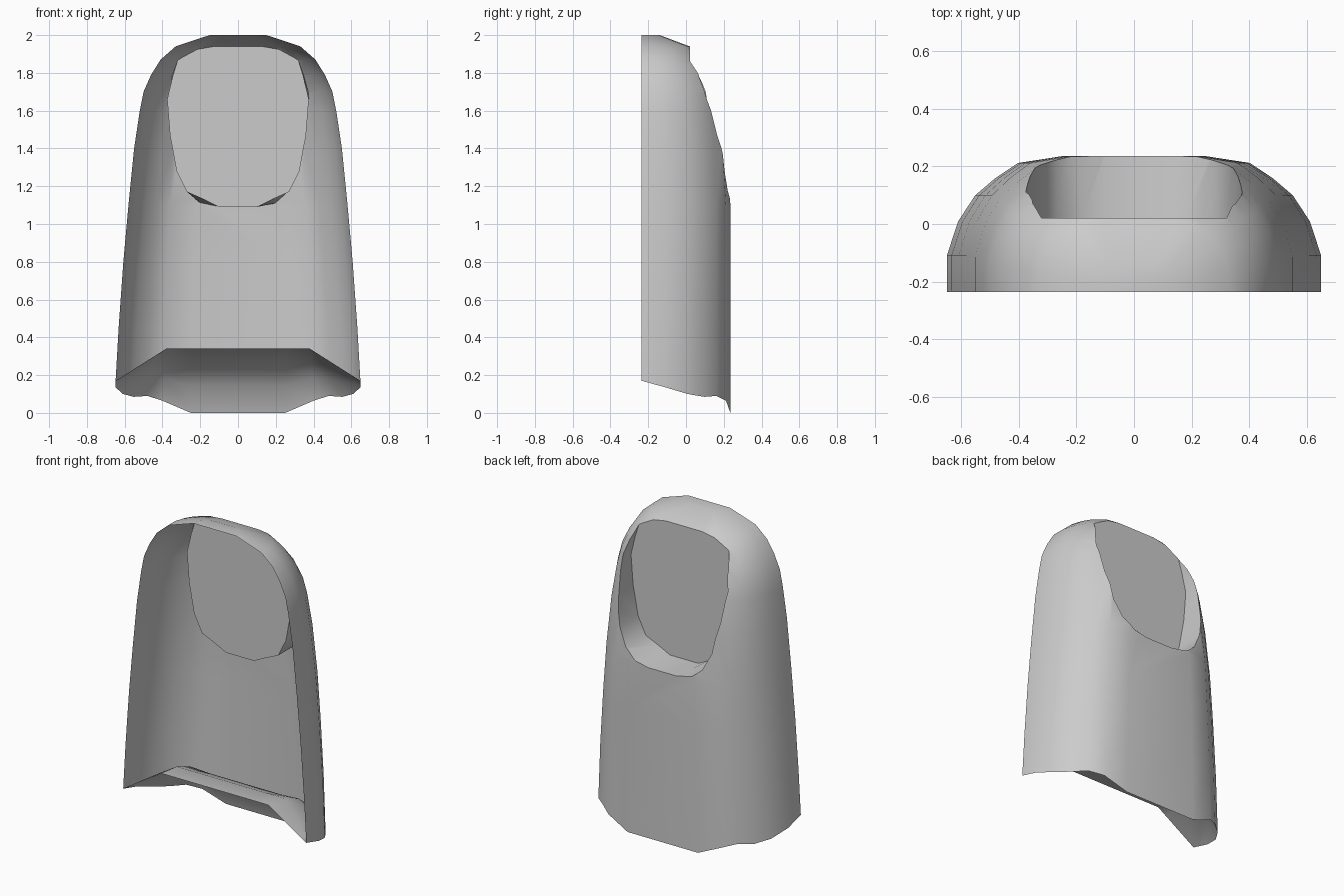
import bpy, bmesh, math

old = bpy.data.objects.get("Cube")
if old:
    bpy.data.objects.remove(old, do_unlink=True)

FRONT = -0.235

grey = bpy.data.materials.new("plain grey")
grey.use_nodes = True
grey.diffuse_color = (0.6, 0.6, 0.6, 1)
grey.node_tree.nodes["Principled BSDF"].inputs["Base Color"].default_value = (0.6, 0.6, 0.6, 1)


def make_object(name, bm):
    bmesh.ops.recalc_face_normals(bm, faces=bm.faces)
    mesh = bpy.data.meshes.new(name)
    bm.to_mesh(mesh)
    bm.free()
    mesh.materials.append(grey)
    ob = bpy.data.objects.new(name, mesh)
    bpy.context.collection.objects.link(ob)
    return ob


def mirrored(half):
    return half + [(-x, y, z) for x, y, z in reversed(half)]


def strip(bm, a, b):
    """Bridge two open chains, skipping shared end points."""
    for i in range(len(a) - 1):
        quad = []
        for v in (a[i], a[i + 1], b[i + 1], b[i]):
            if v not in quad:
                quad.append(v)
        bm.faces.new(quad)


# Half arch of the outside: share of width, share of depth, height of hem
ARCH = [(1, 0, .17), (1, .27, .135), (.94, .52, .1), (.85, .71, .085),
        (.74, .84, .09), (.62, .95, .065), (.385, 1, 0)]
# Levels: height, half width, depth
LEVELS = [(0, .648, .47), (.45, .632, .47), (.8, .607, .47), (1.1, .58, .47),
          (1.4, .55, .45), (1.6, .52, .425), (1.7, .5, .4), (1.79, .46, .365),
          (1.87, .41, .315), (1.94, .33, .255), (2, .15, .095)]

# Arched back shell, closed at the top
bm = bmesh.new()
rows = []
for z, width, depth in LEVELS:
    half = [(width * px, FRONT + depth * py, z or low) for px, py, low in ARCH]
    rows.append([bm.verts.new(p) for p in mirrored(half)])
for low, high in zip(rows, rows[1:]):
    strip(bm, low, high)
bm.faces.new(rows[-1])

# Bottom web: quarter-round sheet from the back hem up to the front lip
hem = rows[0]
previous = hem
for angle in (25, 48, 69, 90):
    a = math.radians(angle)
    chain = [hem[0]]
    half = []
    for i in range(1, len(ARCH)):
        h = hem[i].co
        t = min(i / 5, 1)
        lip_x = h.x if i == 6 else .648 - .268 * t
        lip_z = .17 + .17 * t
        half.append((lip_x + (h.x - lip_x) * (1 - math.sin(a)),
                     FRONT + (h.y - FRONT) * math.cos(a),
                     h.z + (lip_z - h.z) * math.sin(a)))
    chain += [bm.verts.new(p) for p in mirrored(half)] + [hem[-1]]
    strip(bm, previous, chain)
    previous = chain

# Temporary flat front, so that the opening can be cut from a solid
bm.faces.new(previous + [r[-1] for r in rows[1:]] + [r[0] for r in rows[:0:-1]])
shell = make_object("shell", bm)

# Rounded recess in the back: x, z, and how far the floor corner is drawn in
OUTLINE = [(.1, 1.09, 0), (.2, 1.11, .02), (.27, 1.17, 0), (.325, 1.28, 0),
           (.36, 1.47, 0), (.375, 1.66, 0), (.37, 1.76, .025), (.315, 1.88, 0),
           (.22, 1.925, 0), (.12, 1.945, 0)]
bm = bmesh.new()
floor = [bm.verts.new(p) for p in mirrored([(x - d, .02, z + d) for x, z, d in OUTLINE])]
mouth = [bm.verts.new(p) for p in mirrored([(x, .26, z) for x, z, d in OUTLINE])]
strip(bm, floor + floor[:1], mouth + mouth[:1])
bm.faces.new(floor)
bm.faces.new(mouth)
cutter = make_object("window_cutter", bm)
cutter.hide_render = True

bpy.ops.object.select_all(action="DESELECT")
bpy.context.view_layer.objects.active = shell
shell.select_set(True)
cut = shell.modifiers.new("window", "BOOLEAN")
cut.operation = "DIFFERENCE"
cut.solver = "EXACT"
cut.object = cutter
bpy.ops.object.modifier_apply(modifier=cut.name)
bpy.data.objects.remove(cutter, do_unlink=True)

# Open the front, leaving a thin sheet
bm = bmesh.new()
bm.from_mesh(shell.data)
front = [f for f in bm.faces if f.calc_center_median().y < FRONT + .002]
bmesh.ops.delete(bm, geom=front, context="FACES")
bm.to_mesh(shell.data)
bm.free()

bpy.ops.object.shade_smooth_by_angle(angle=math.radians(35))
